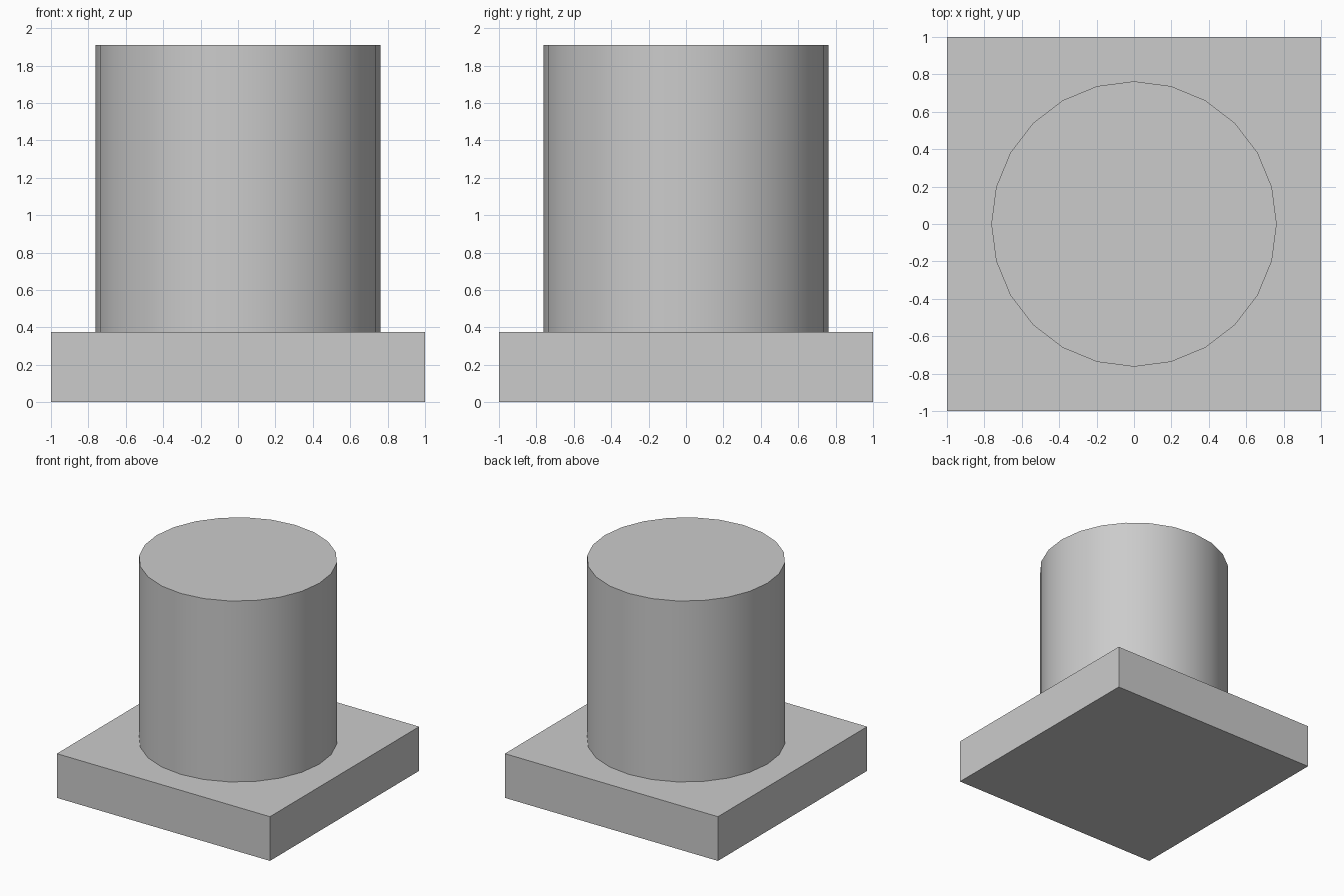
import bpy
import math

# Remove the default object
cube = bpy.data.objects.get("Cube")
if cube:
    bpy.data.objects.remove(cube, do_unlink=True)

BASE_TOP = 0.375
PILLAR_TOP = 1.91

# Plain grey material
grey = bpy.data.materials.new("light_grey")
grey.use_nodes = True
colour = (0.6, 0.6, 0.6, 1)
grey.diffuse_color = colour
grey.node_tree.nodes["Principled BSDF"].inputs["Base Color"].default_value = colour


def finish(name):
    obj = bpy.context.object
    obj.name = name
    obj.data.name = name
    obj.data.materials.append(grey)
    return obj


# Square base slab
bpy.ops.mesh.primitive_cube_add(size=1, location=(0, 0, BASE_TOP / 2))
base = finish("base")
base.scale = (2, 2, BASE_TOP)
bpy.ops.object.transform_apply(location=False, rotation=False, scale=True)

# Round pillar with smooth sides and crisp rim
bpy.ops.mesh.primitive_cylinder_add(
    vertices=24, radius=0.763, depth=PILLAR_TOP - BASE_TOP,
    location=(0, 0, (BASE_TOP + PILLAR_TOP) / 2))
pillar = finish("pillar")
bpy.ops.object.shade_smooth_by_angle(angle=math.radians(30))
